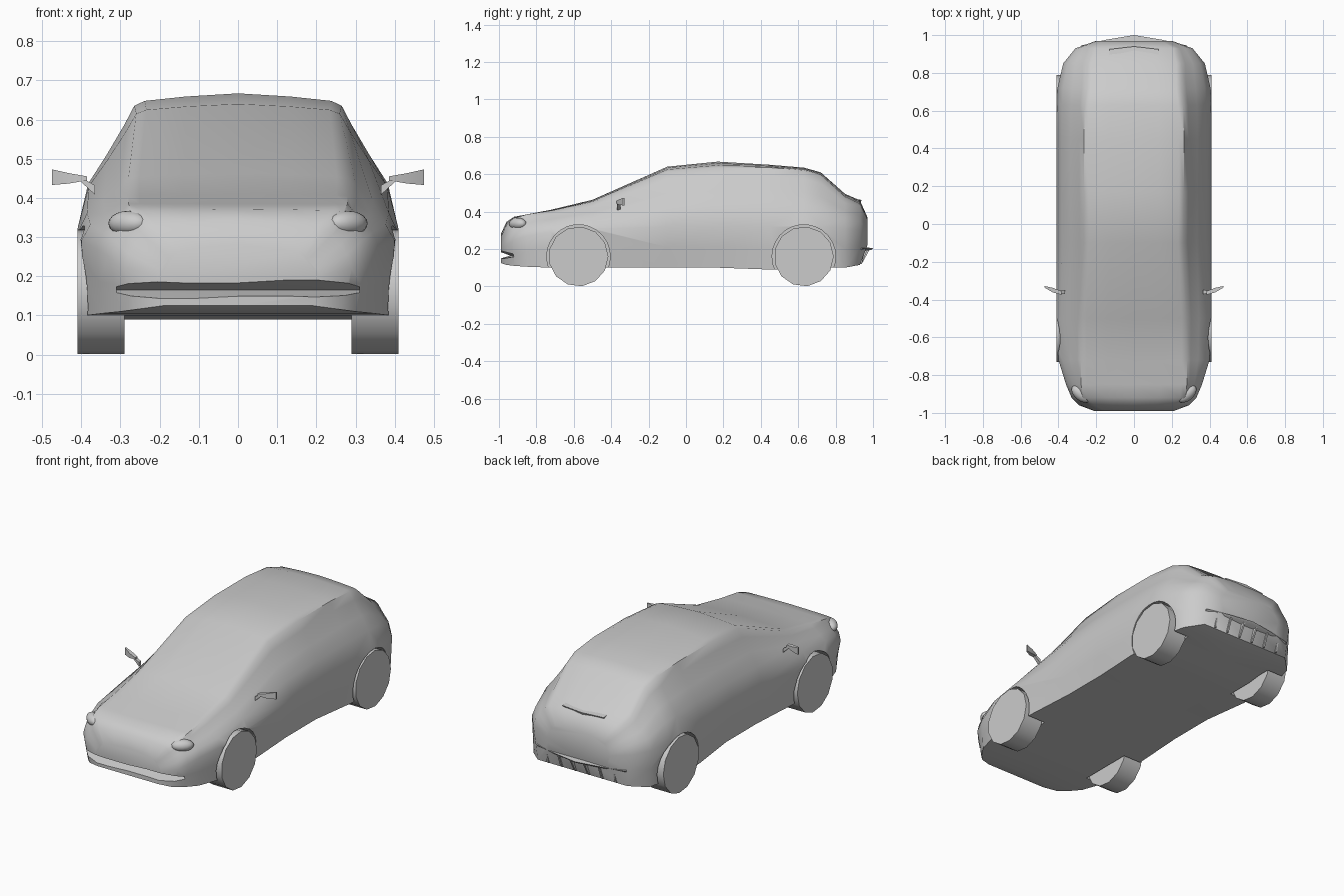
import bpy, bmesh, math
from mathutils import Vector, Matrix

cube = bpy.data.objects.get("Cube")
if cube:
    bpy.data.objects.remove(cube, do_unlink=True)

grey = bpy.data.materials.new("plain grey")
grey.use_nodes = True
grey.diffuse_color = (0.6, 0.6, 0.6, 1)
grey.node_tree.nodes["Principled BSDF"].inputs["Base Color"].default_value = grey.diffuse_color


def finish(name, bm, angle=None):
    """Turn a bmesh into a named grey object, smooth below the given angle."""
    bmesh.ops.recalc_face_normals(bm, faces=bm.faces[:])
    mesh = bpy.data.meshes.new(name)
    bm.to_mesh(mesh)
    bm.free()
    mesh.materials.append(grey)
    obj = bpy.data.objects.new(name, mesh)
    bpy.context.collection.objects.link(obj)
    if angle:
        smooth(obj, angle)
    return obj


def select(obj):
    bpy.ops.object.select_all(action='DESELECT')
    obj.select_set(True)
    bpy.context.view_layer.objects.active = obj


def smooth(obj, angle):
    select(obj)
    bpy.ops.object.shade_smooth_by_angle(angle=math.radians(angle))


def loft(name, rings, angle=None):
    """Skin a row of equal rings and close both ends."""
    bm = bmesh.new()
    rows = [[bm.verts.new(p) for p in ring] for ring in rings]
    n = len(rows[0])
    for a, b in zip(rows, rows[1:]):
        for i in range(n):
            j = (i + 1) % n
            bm.faces.new((a[i], a[j], b[j], b[i]))
    bm.faces.new(rows[0])
    bm.faces.new(rows[-1])
    return finish(name, bm, angle)


def cylinder(name, x0, x1, y, z, radius, sides, angle=None):
    bm = bmesh.new()
    place = Matrix.Translation(((x0 + x1) / 2, y, z)) @ Matrix.Rotation(math.pi / 2, 4, 'Y')
    bmesh.ops.create_cone(bm, cap_ends=True, segments=sides, radius1=radius,
                          radius2=radius, depth=abs(x1 - x0), matrix=place)
    return finish(name, bm, angle)


def cut(target, cutter):
    mod = target.modifiers.new("cut", 'BOOLEAN')
    mod.operation = 'DIFFERENCE'
    mod.solver = 'EXACT'
    mod.object = cutter
    cutter.hide_render = True
    select(target)
    bpy.ops.object.modifier_apply(modifier=mod.name)
    bpy.data.objects.remove(cutter, do_unlink=True)


# Wheel layout
AXLES = {"front": -0.575, "rear": 0.63}
RADIUS = 0.16


def section(y, wide, low, waist, roof_x, roof_z, top):
    """Cross-section of the body: floor, sill, waist, glass, roof."""
    near = min(abs(y - a) for a in AXLES.values())
    sill = 0.97 if near < 0.3 else 0.91
    half = [(wide * sill, low), (wide * (1 + sill) / 2, low + 0.5 * (waist - low)), (wide, waist)]
    lean = wide - roof_x
    for t, bulge in ((0.37, 0.18), (0.6, 0.09), (0.85, 0.02)):
        half.append((wide - lean * t + bulge * lean, waist + (roof_z - waist) * t))
    rise = top - roof_z
    half += [(roof_x, roof_z), (roof_x * 0.9, roof_z + rise * 0.4), (roof_x * 0.5, roof_z + rise * 0.75)]
    ring = [(0, y, low)] + [(x, y, z) for x, z in half] + [(0, y, top)]
    return ring + [(-x, y, z) for x, z in reversed(half)]


# Body shell: y, half width, floor, waist, roof edge x and z, top
stations = [
    (-.99, .21, .125, .2, .17, .25, .28),
    (-.96, .29, .115, .22, .23, .32, .345),
    (-.92, .33, .11, .25, .27, .365, .372),
    (-.85, .36, .105, .27, .28, .385, .385),
    (-.72, .4, .1, .29, .28, .405, .41),
    (-.5, .41, .1, .31, .28, .45, .463),
    (-.1, .41, .1, .32, .26, .615, .64),
    (.17, .41, .1, .32, .265, .635, .667),
    (.45, .41, .09, .32, .265, .635, .65),
    (.63, .41, .09, .32, .26, .62, .635),
    (.72, .405, .1, .32, .25, .59, .61),
    (.85, .375, .1, .31, .25, .47, .495),
    (.93, .31, .115, .3, .23, .43, .46),
    (.97, .2, .22, .28, .16, .35, .37),
]
body = loft("body_shell", [section(*s) for s in stations])

# Wheel arches and front intake
for y in AXLES.values():
    for side in (1, -1):
        cut(body, cylinder("arch_cutter", side * 0.28, side * 0.6, y, RADIUS, RADIUS + 0.01, 26))
intake = [[(x, -1.05, 0.205), (x, -0.92 + tuck, 0.165), (x, -1.05, 0.13)]
          for x, tuck in ((-0.31, 0.03), (0, -0.02), (0.31, 0.03))]
cut(body, loft("intake_cutter", intake))
smooth(body, 42)

# Wheels
for end, y in AXLES.items():
    for side, label in ((1, "left"), (-1, "right")):
        cylinder(f"{end}_{label}_wheel", side * 0.29, side * 0.41, y, RADIUS, RADIUS, 13, 40)


def box_ring(x, y, z, deep, tall):
    return [(x, y - deep, z - tall), (x, y + deep, z - tall),
            (x, y + deep, z + tall), (x, y - deep, z + tall)]


def mirrored(ring, side):
    return [(x * side, y, z) for x, y, z in ring]


for side, label in ((1, "left"), (-1, "right")):
    # Door mirror: thin stalk and flaring housing
    stalk = [box_ring(0.365, -0.36, 0.42, 0.01, 0.012), box_ring(0.405, -0.36, 0.45, 0.008, 0.005)]
    loft(f"{label}_mirror_stalk", [mirrored(r, side) for r in stalk])
    housing = [box_ring(0.385, -0.365, 0.45, 0.01, 0.005), box_ring(0.43, -0.35, 0.45, 0.012, 0.013),
               box_ring(0.475, -0.332, 0.453, 0.004, 0.02)]
    loft(f"{label}_mirror_housing", [mirrored(r, side) for r in housing], 40)

    # Headlamp: shallow almond lens sunk in the nose corner
    bm = bmesh.new()
    place = (Matrix.Translation((side * 0.28, -0.9, 0.335))
             @ Matrix.Rotation(side * math.radians(40), 4, 'Z')
             @ Matrix.Diagonal((0.06, 0.035, 0.032, 1)))
    bmesh.ops.create_uvsphere(bm, u_segments=16, v_segments=10, radius=1, matrix=place)
    finish(f"{label}_headlamp", bm, 60)

# Rear bumper lip, pointed in the middle
lip = [[(x, 0.88, 0.215), (x, y, 0.205), (x, y - 0.01, 0.195), (x, 0.88, 0.17)]
       for x, y in ((-0.28, 0.945), (-0.15, 0.975), (0, 1.0), (0.15, 0.975), (0.28, 0.945))]
loft("rear_bumper_lip", lip, 40)

# Diffuser fins under the lip
for i in range(6):
    x = (i - 2.5) * 0.085
    back = 0.99 - abs(x) * 0.15
    fin = [[(x + o, 0.86, 0.11), (x + o, 0.94, 0.12), (x + o, back, 0.2), (x + o, 0.86, 0.2)]
           for o in (-0.005, 0.005)]
    loft(f"diffuser_fin_{i + 1}", fin)

# Tailgate ledge under the rear window
ledge = [[(x, 0.85, 0.475), (x, y, 0.462), (x, y - 0.01, 0.44), (x, 0.85, 0.44)]
         for x, y in ((-0.13, 0.925), (0, 0.94), (0.13, 0.925))]
loft("tailgate_ledge", ledge, 40)
